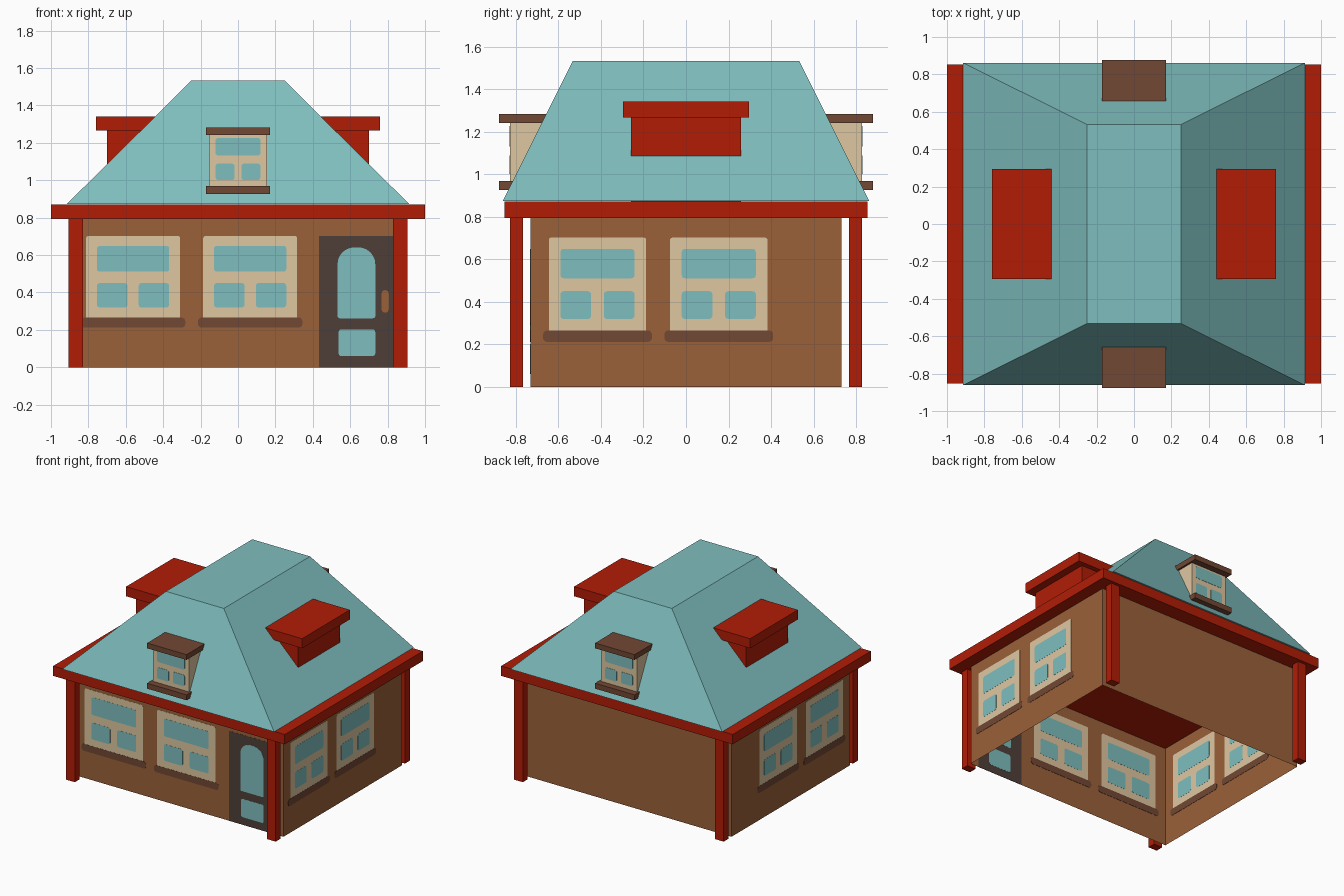
import bpy, bmesh, math

if "Cube" in bpy.data.objects:
    bpy.data.objects.remove(bpy.data.objects["Cube"])


def lin(c):
    c /= 255
    return c / 12.92 if c <= 0.04045 else ((c + 0.055) / 1.055) ** 2.4


def material(name, *rgb):
    m = bpy.data.materials.new(name)
    m.diffuse_color = (*[lin(c) for c in rgb], 1)
    m.use_nodes = True
    m.node_tree.nodes["Principled BSDF"].inputs["Base Color"].default_value = m.diffuse_color
    return m


TEAL = material("teal", 127, 190, 190)
RED = material("brick red", 178, 28, 6)
BROWN = material("wall brown", 155, 97, 57)
CREAM = material("cream", 223, 199, 161)
DARK = material("dark brown", 114, 72, 52)
DOOR = material("charcoal door", 79, 63, 57)


def finish(name, bm, mat):
    bmesh.ops.recalc_face_normals(bm, faces=bm.faces[:])
    me = bpy.data.meshes.new(name)
    bm.to_mesh(me)
    bm.free()
    me.materials.append(mat)
    ob = bpy.data.objects.new(name, me)
    bpy.context.collection.objects.link(ob)
    return ob


def box(name, x, y, z, mat, top=None, sides_only=False):
    """Box from ranges; top=(x half, y half) tapers it to a frustum."""
    bm = bmesh.new()
    rings = []
    for i in (0, 1):
        xr, yr = x, y
        if i and top:
            xr, yr = (-top[0], top[0]), (-top[1], top[1])
        rings.append([bm.verts.new((xr[a], yr[b], z[i]))
                      for a, b in ((0, 0), (1, 0), (1, 1), (0, 1))])
    lo, hi = rings
    for k in range(4):
        n = (k + 1) % 4
        bm.faces.new((lo[k], lo[n], hi[n], hi[k]))
    if not sides_only:
        bm.faces.new(lo)
        bm.faces.new(hi)
    return finish(name, bm, mat)


def plate(name, place, u, z, half, mat, r=0.015, rt=None):
    """Thin rounded plate centred on a wall, so it shows on both sides."""
    rt = r if rt is None else rt
    pts = []
    for cu, cz, rad, a0 in ((u[1], z[0], r, -90), (u[1], z[1], rt, 0),
                            (u[0], z[1], rt, 90), (u[0], z[0], r, 180)):
        su = -1 if cu == u[1] else 1
        sz = -1 if cz == z[1] else 1
        steps = 6 if rad else 0
        for k in range(steps + 1):
            a = math.radians(a0 + 90 * k / max(steps, 1))
            pts.append((cu + su * rad + rad * math.cos(a),
                        cz + sz * rad + rad * math.sin(a)))
    bm = bmesh.new()
    front = [bm.verts.new(place(p, half, q)) for p, q in pts]
    back = [bm.verts.new(place(p, -half, q)) for p, q in pts]
    bm.faces.new(front)
    bm.faces.new(back)
    n = len(pts)
    for k in range(n):
        bm.faces.new((front[k], front[(k + 1) % n], back[(k + 1) % n], back[k]))
    return finish(name, bm, mat)


def panes(name, place, c, w, rows):
    """One wide pane above two small ones, w = half width."""
    (l0, l1), (t0, t1), gap = rows
    plate(name + "_upper_pane", place, (c - w, c + w), (t0, t1), 0.002, TEAL)
    plate(name + "_lower_pane_a", place, (c - w, c - gap), (l0, l1), 0.002, TEAL)
    plate(name + "_lower_pane_b", place, (c + gap, c + w), (l0, l1), 0.002, TEAL)


def window(name, place, c, half_w, pane_w, sill_w):
    plate(name + "_frame", place, (c - half_w, c + half_w), (0.25, 0.702),
          0.001, CREAM, 0.012)
    plate(name + "_sill", place, (c - sill_w, c + sill_w), (0.212, 0.266),
          0.002, DARK, 0.02)
    panes(name, place, c, pane_w, ((0.32, 0.450), (0.511, 0.649), 0.03))


WX, WY, EAVE = 0.904, 0.73, 0.794


def front_wall(u, d, z):
    return (u, -WY - d, z)


# Walls: open sheet, no floor
box("walls", (-WX, WX), (-WY, WY), (0, EAVE), BROWN, sides_only=True)

# Front windows
for i, c in enumerate((-0.561, 0.065)):
    window(f"front_window_{i}", front_wall, c, 0.251, 0.193, 0.279)

# Side windows, mirrored left and right
for side, s in (("right", 1), ("left", -1)):
    def side_wall(u, d, z, s=s):
        return (s * (WX + d), u, z)
    for i, c in enumerate((-0.416, 0.154)):
        window(f"{side}_window_{i}", side_wall, c, 0.229, 0.174, 0.256)

# Door with arched glass, lower pane and handle
plate("door", front_wall, (0.433, 0.833), (0, 0.702), 0.001, DOOR, 0)
plate("door_arched_glass", front_wall, (0.532, 0.734), (0.262, 0.641), 0.002,
      TEAL, 0.012, 0.09)
plate("door_lower_glass", front_wall, (0.538, 0.734), (0.06, 0.203), 0.002, TEAL)
plate("door_handle", front_wall, (0.768, 0.806), (0.292, 0.412), 0.002, BROWN, 0.018)

# Corner posts
for sx in (-1, 1):
    for sy in (-1, 1):
        box("corner_post", sorted((sx * 0.83, sx * 0.905)),
            sorted((sy * 0.767, sy * 0.828)), (0, EAVE), RED)

# Eave slab and hipped roof
box("eave_slab", (-1, 1), (-0.852, 0.852), (EAVE, 0.871), RED)
box("roof", (-0.915, 0.915), (-0.862, 0.862), (0.873, 1.532), TEAL, top=(0.25, 0.532))

# Red side dormers, running through the roof
box("side_dormer_body", (-0.70, 0.70), (-0.258, 0.258), (0.872, 1.27), RED)
box("side_dormer_cap", (-0.76, 0.76), (-0.295, 0.295), (1.267, 1.342), RED)

# Cream front and back dormers, running through the roof
box("window_dormer_body", (-0.155, 0.155), (-0.827, 0.827), (0.96, 1.25), CREAM)
box("window_dormer_cap", (-0.17, 0.17), (-0.878, 0.878), (1.241, 1.282), DARK)
box("window_dormer_sill", (-0.17, 0.17), (-0.878, 0.878), (0.926, 0.968), DARK)
for side, s in (("front", -1), ("back", 1)):
    panes(f"{side}_dormer", lambda u, d, z, s=s: (u, s * (0.827 + d), z),
          0, 0.12, ((1.001, 1.089), (1.131, 1.227), 0.018))
